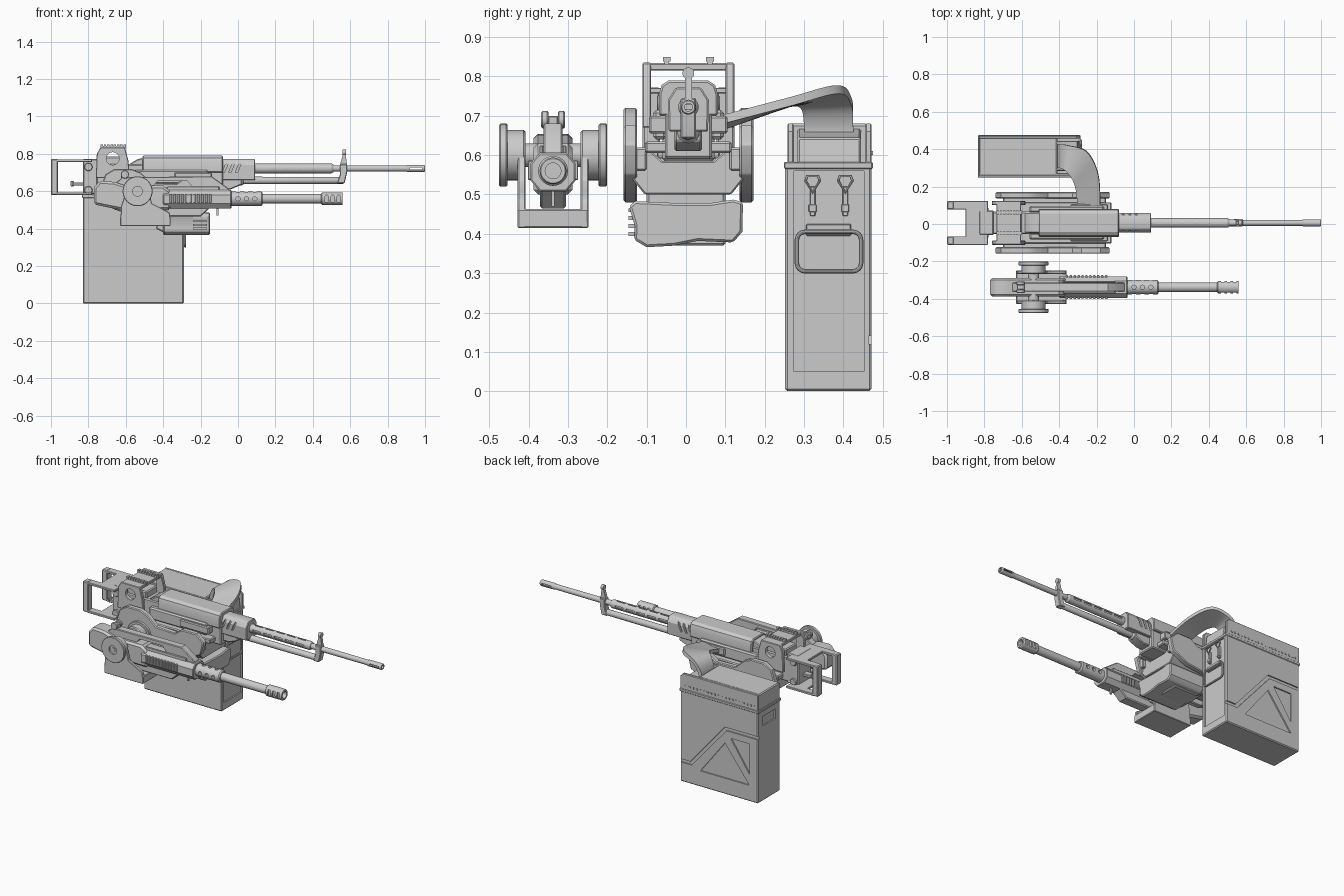
import bpy, bmesh
from math import sin, cos, pi, radians
from mathutils import Vector

def finish(name, bm, bev=0):
    bmesh.ops.recalc_face_normals(bm, faces=bm.faces)
    me = bpy.data.meshes.new(name)
    bm.to_mesh(me)
    bm.free()
    ob = bpy.data.objects.new(name, me)
    bpy.context.collection.objects.link(ob)
    if bev:
        m = ob.modifiers.new("bevel", 'BEVEL')
        m.width, m.segments, m.limit_method, m.angle_limit = bev, 1, 'ANGLE', radians(50)
    return ob

def prism(name, pts, axis, a0, a1, bev=0):
    """Extrude a profile: axis y takes (x,z), axis x takes (y,z), axis z takes (x,y)."""
    put = {'y': lambda p, a: (p[0], a, p[1]), 'x': lambda p, a: (a, p[0], p[1]),
           'z': lambda p, a: (p[0], p[1], a)}[axis]
    bm = bmesh.new()
    A = [bm.verts.new(put(p, a0)) for p in pts]
    B = [bm.verts.new(put(p, a1)) for p in pts]
    bm.faces.new(A)
    bm.faces.new(B)
    for i in range(len(pts)):
        j = (i + 1) % len(pts)
        bm.faces.new((A[i], A[j], B[j], B[i]))
    return finish(name, bm, bev)

def box(name, x0, x1, y0, y1, z0, z1, bev=0):
    return prism(name, [(x0, y0), (x1, y0), (x1, y1), (x0, y1)], 'z', z0, z1, bev)

def disc(name, axis, c, r, a0, a1, n=32, bev=0):
    pts = [(c[0] + r * cos(2 * pi * i / n), c[1] + r * sin(2 * pi * i / n)) for i in range(n)]
    return prism(name, pts, axis, a0, a1, bev)

def turned(name, y, z, prof, n=28):
    """Revolve (x, radius) steps about a line along x."""
    bm = bmesh.new()
    rings = [[bm.verts.new((x, y + r * cos(2 * pi * i / n), z + r * sin(2 * pi * i / n)))
              for i in range(n)] for x, r in prof]
    bm.faces.new(rings[0])
    bm.faces.new(rings[-1])
    for R, S in zip(rings, rings[1:]):
        for i in range(n):
            bm.faces.new((R[i], R[(i + 1) % n], S[(i + 1) % n], S[i]))
    return finish(name, bm)

def cut(ob, cutters):
    for c in cutters:
        c.hide_render = True
        m = ob.modifiers.new("cut", 'BOOLEAN')
        m.operation, m.object, m.solver = 'DIFFERENCE', c, 'EXACT'
    dg = bpy.context.evaluated_depsgraph_get()
    me = bpy.data.meshes.new_from_object(ob.evaluated_get(dg))
    ob.modifiers.clear()
    ob.data = me
    for c in cutters:
        bpy.data.objects.remove(c)

def pipe(name, pts, r, cyclic=False):
    cu = bpy.data.curves.new(name, 'CURVE')
    cu.dimensions, cu.bevel_depth, cu.bevel_resolution, cu.use_fill_caps = '3D', r, 3, True
    s = cu.splines.new('POLY')
    s.points.add(len(pts) - 1)
    for p, q in zip(s.points, pts):
        p.co = (*q, 1)
    s.use_cyclic_u = cyclic
    bpy.context.collection.objects.link(bpy.data.objects.new(name, cu))

# ---------- main gun (axis y = C) ----------
C = 0.006
box("receiver", -0.76, -0.08, C - .06, C + .06, .59, .745, .006)
prism("top_cover", [(C - .075, .70), (C + .075, .70), (C + .075, .755), (C + .068, .778), (C + .05, .79), (C - .05, .79),
                    (C - .068, .778), (C - .075, .755)], 'x', -0.51, -0.08, .005)
prism("cover_latch", [(-.59, .70), (-.49, .70), (-.49, .785), (-.54, .77), (-.59, .74)], 'y', C - .055, C + .055, .005)
hg = prism("handguard", [(C - .05, .66), (C + .05, .66), (C + .052, .74), (C + .032, .772), (C - .032, .772), (C - .052, .74)],
           'x', -0.09, 0.092, .004)
cut(hg, [prism("slot", [(x, .70), (x + .012, .70), (x + .035, .755), (x + .023, .755)], 'y', y0, y0 + .03)
         for x in (-.085, -.05, -.015) for y0 in (C - .07, C + .04)])
jk = turned("barrel_jacket", C, .722, [(.08, .026), (.50, .026), (.51, .02)])
cut(jk, [box("slot", x, x + .055, *yz) for x in (.115, .19, .265, .34, .415)
         for yz in ((C - .04, C - .019, .716, .728), (C + .019, C + .04, .716, .728), (C - .006, C + .006, .741, .76))])
br = turned("barrel", C, .722, [(.0, .018), (.90, .016), (.905, .019), (.995, .019), (1.0, .016), (1.0, .01), (.93, .01)])
cut(br, [box("slot", .92, .985, C - .03, C + .03, .717, .727)])
turned("gas_tube", C, .658, [(-.10, .028), (.02, .028), (.03, .02), (.56, .018), (.57, .014)])
prism("gas_tube_shroud", [(-.1, .61), (-.04, .61), (.02, .635), (.02, .69), (-.1, .69)], 'y', C - .035, C + .035, .005)
prism("front_sight_base", [(.53, .642), (.57, .642), (.583, .70), (.583, .745), (.545, .745), (.545, .69)], 'y', C - .02, C + .02, .004)
prism("front_sight_post", [(.545, .74), (.583, .74), (.575, .80), (.562, .80)], 'y', C - .009, C + .009)
turned("front_sight_ring", C, .808, [(.56, .015), (.578, .015)], 20)
for s in (-1, 1):
    def yy(a, b): return tuple(sorted((C + s * a, C + s * b)))
    box("receiver_side_cover", -.56, -.16, *yy(.055, .09), .64, .715, .008)
    box("receiver_side_rail", -.72, -.12, *yy(.05, .11), .605, .635, .005)
    box("feed_lip", -.34, -.14, *yy(.055, .10), .655, .70, .005)
    # rear grips
    box("rear_grip", -1.0, -.962, *yy(.072, .117), .58, .772, .005)
    for z in (.58, .757):
        box("grip_arm", -.97, -.78, *yy(.072, .117), z, z + .014, .002)
    for z in (.605, .73):
        disc("rear_bolt", 'y', (-.80, z), .022, *yy(.06, .08), 16, .003)
    # sight frame sides
    leg = prism("sight_frame_side", [(-.76, .67), (-.58, .67), (-.585, .76), (-.605, .835), (-.735, .835), (-.755, .80)],
                'y', *yy(.095, .117), .003)
    cut(leg, [disc("hole", 'y', (-.67, .775), .034, *yy(.08, .13))])
    box("sight_rail", -.735, -.60, *yy(.049, .061), .83, .842)
    for i in range(8):
        box("sight_rail_tooth", -.735 + i * .0175, -.722 + i * .0175, *yy(.045, .065), .838, .85)
    # cradle side plates
    prism("cradle_plate", [(-.74, .60), (-.71, .69), (-.66, .72), (-.57, .72), (-.52, .70), (-.46, .645), (-.33, .64), (-.28, .675),
                           (-.18, .675), (-.13, .63), (-.15, .55), (-.26, .50), (-.42, .48), (-.60, .48), (-.70, .52)],
          'y', *yy(.13, .165), .005)
    box("cradle_inner_rail", -.70, -.15, *yy(.105, .135), .56, .62, .005)
box("sight_frame_top", -.735, -.605, C - .11, C + .11, .815, .834, .003)
box("sight_block", -.735, -.60, C - .055, C + .055, .74, .785, .006)
box("rear_block", -.83, -.75, C - .066, C + .066, .585, .772, .006)
for z in (.58, .757):
    box("grip_bridge", -.90, -.78, C - .08, C + .08, z, z + .014, .002)
box("trigger_plate", -.885, -.82, C - .02, C + .02, .63, .648, .003)
box("trigger_button", -.895, -.878, C - .012, C + .012, .625, .655, .003)
prism("cradle_saddle", [(-.155, .62), (-.10, .62), (-.06, .585), (.07, .585), (.11, .62), (.165, .62),
                        (.155, .55), (.115, .50), (-.105, .50), (-.145, .55)], 'x', -.66, -.17, .004)
prism("lower_bag", [(-.145, .47), (-.13, .483), (-.02, .478), (.06, .478), (.12, .487), (.145, .48), (.143, .405), (.12, .378),
                    (.03, .382), (-.03, .37), (-.10, .366), (-.132, .385), (-.13, .42)], 'x', -.40, -.15, .006)
prism("bag_chute", [(-.44, .40), (-.38, .37), (-.22, .37), (-.22, .53), (-.40, .53)], 'y', -.10, .10, .006)
for i in range(4):
    box("bag_rib", -.24, -.165, -.146, -.12, .395 + i * .02, .405 + i * .02)

# ---------- secondary gun (axis y = D) ----------
D, Z = -.338, .56
prism("secondary_rear_body", [(-.77, .53), (-.77, .62), (-.74, .655), (-.66, .65), (-.60, .63), (-.40, .63), (-.36, .60),
                              (-.36, .50), (-.62, .50), (-.70, .515)], 'y', D - .05, D + .05, .012)
a = .057
prism("secondary_handguard", [(D - a, Z - .025), (D - a, Z + .02), (D - .033, .607), (D + .033, .607), (D + a, Z + .02),
                              (D + a, Z - .025), (D + .033, .507), (D - .033, .507)], 'x', -.40, -.035, .004)
fr = prism("secondary_upper_frame", [(-.68, .62), (-.62, .675), (-.14, .68), (-.05, .615), (-.05, .59), (-.68, .59)],
           'y', D - .024, D + .024, .004)
cut(fr, [prism("opening", [(-.46, .62), (-.43, .655), (-.27, .655), (-.24, .62)], 'y', D - .1, D + .1)])
prism("secondary_under_body", [(-.55, .52), (-.14, .52), (-.20, .465), (-.50, .465)], 'y', D - .033, D + .033, .005)
box("under_peg", -.116, -.104, D - .004, D + .004, .47, .515)
tube = turned("secondary_jacket", D, Z, [(-.04, .038), (.125, .038), (.132, .032)])
cut(tube, [disc("hole", ax, (x, q), .011, q2 - .02, q2 + .02, 16) for x in (0, .045, .09)
           for ax, q, q2 in (('y', Z, D - .042), ('y', Z, D + .042), ('z', D, Z + .042))])
turned("secondary_barrel", D, Z, [(.10, .026), (.46, .025)])
mz = turned("muzzle_brake", D, Z, [(.445, .028), (.45, .034), (.555, .034), (.56, .031), (.56, .02), (.47, .02)])
cut(mz, [box("slot", x, x + .018, D + s * .037 - .014, D + s * .037 + .014, Z - .02, Z + .02)
         for x in (.465, .497, .529) for s in (-1, 1)])
plate = [(-.63, .415), (-.36, .415), (-.365, .485), (-.41, .51), (-.46, .535)] + \
        [(-.537 + .062 * cos(t * pi / 8), .60 + .062 * sin(t * pi / 8)) for t in range(0, 9)] + [(-.625, .52)]
for s in (-1, 1):
    def yy(a, b): return tuple(sorted((D + s * a, D + s * b)))
    for i in range(11):
        box("cooling_rib", -.365 + i * .021, -.353 + i * .021, *yy(.05, .064), .537, .586, .002)
    prism("secondary_mount_plate", plate, 'y', *yy(.07, .09), .003)
    disc("pivot_pin", 'y', (-.537, .60), .03, *yy(.03, .08), 24)
    disc("pivot_hub", 'y', (-.537, .60), .064, *yy(.072, .12), 36, .003)
    d = disc("pivot_disc", 'y', (-.537, .60), .08, *yy(.116, .137), 40, .003)
    cut(d, [disc("hole", 'y', (-.537, .60), .026, *yy(.128, .15))])
    disc("pivot_cap", 'y', (-.537, .60), .012, *yy(.11, .132), 16)
    disc("rear_roller", 'y', (-.605, .69), .022, *yy(.012, .03), 20, .003)
    box("frame_side_strip", -.38, -.10, *yy(.024, .034), .60, .625, .003)
box("secondary_mount_base", -.63, -.36, D - .09, D + .09, .415, .463, .004)
box("roller_stem", -.625, -.585, D - .013, D + .013, .64, .70, .003)

# ---------- ammunition box ----------
ab = box("ammo_box", -.83, -.29, .252, .472, 0, .58, .006)
groove = [(-.28, .14), (-.36, .14), (-.60, .42), (-.84, .42), (-.84, .40), (-.61, .40), (-.37, .12), (-.28, .12)]
tris = ([(-.43, .10), (-.77, .10), (-.60, .32)], [(-.77, .17), (-.77, .36), (-.64, .36)])
cut(ab, [prism("panel", t, 'y', .464, .49) for t in (groove, *tris)] +
    [box("front_recess", -.298, -.28, .275, .452, .05, .56), box("rear_window", -.84, -.822, .30, .42, .47, .53)])
box("ammo_lid", -.83, -.41, .262, .462, .575, .68, .006)
for y in (.258, .456):
    prism("lid_side_rail", [(-.83, .57), (-.29, .57), (-.29, .66), (-.31, .68), (-.83, .68)], 'y', y, y + .016, .003)
prism("feed_mouth", [(-.42, .57), (-.29, .57), (-.30, .645), (-.36, .65), (-.42, .67)], 'y', .283, .445, .005)
box("lid_band", -.835, -.286, .249, .475, .565, .583, .003)
for i in range(20):
    box("lid_rib", -.81 + i * .025, -.80 + i * .025, .466, .475, .60, .61)
k = .02
pipe("box_handle", [(-.283, cy + k * cos(t), cz + k * sin(t)) for cy, cz, t0 in
     ((.425, .385, 0), (.302, .385, 90), (.302, .325, 180), (.425, .325, 270))
     for t in [radians(t0 + 22.5 * i) for i in range(5)]], .006, True)
box("handle_bracket", -.30, -.282, .305, .42, .395, .425, .003)
for y in (.322, .405):
    box("latch_strap", -.30, -.284, y - .007, y + .007, .445, .52, .002)
    box("latch_foot", -.30, -.282, y - .01, y + .01, .455, .475, .002)
    pipe("latch_ring", [(-.283, y, .505), (-.283, y + .018, .535), (-.283, y + .014, .547),
                        (-.283, y - .014, .547), (-.283, y - .018, .535)], .004, True)

# ---------- belt feed chute: ribbon between two edge paths ----------
outer = [(-.40, .425, .60), (-.395, .425, .68), (-.35, .42, .738), (-.25, .385, .767), (-.19, .26, .735), (-.18, .07, .685)]
inner = [(-.40, .30, .60), (-.395, .30, .68), (-.37, .29, .73), (-.335, .25, .73), (-.31, .18, .705), (-.30, .07, .667)]
def spline(P, n=8):
    P = [Vector(p) for p in P]
    P = [2 * P[0] - P[1]] + P + [2 * P[-1] - P[-2]]
    out = []
    for a, b, c, d in zip(P, P[1:], P[2:], P[3:]):
        for t in [i / n for i in range(n)]:
            out.append(.5 * (2 * b + (c - a) * t + (2 * a - 5 * b + 4 * c - d) * t * t + (3 * b - a - 3 * c + d) * t ** 3))
    return out + [P[-2]]
bm = bmesh.new()
rows = [(bm.verts.new(a), bm.verts.new(b)) for a, b in zip(spline(outer), spline(inner))]
for (a, b), (c, d) in zip(rows, rows[1:]):
    bm.faces.new((a, b, d, c))
ch = finish("feed_chute", bm)
m = ch.modifiers.new("thick", 'SOLIDIFY')
m.thickness, m.offset = .022, 0

# bake modifiers and shade
bpy.ops.object.select_all(action='SELECT')
bpy.context.view_layer.objects.active = ch
bpy.ops.object.convert(target='MESH')
bpy.ops.object.shade_smooth_by_angle(angle=radians(30))
